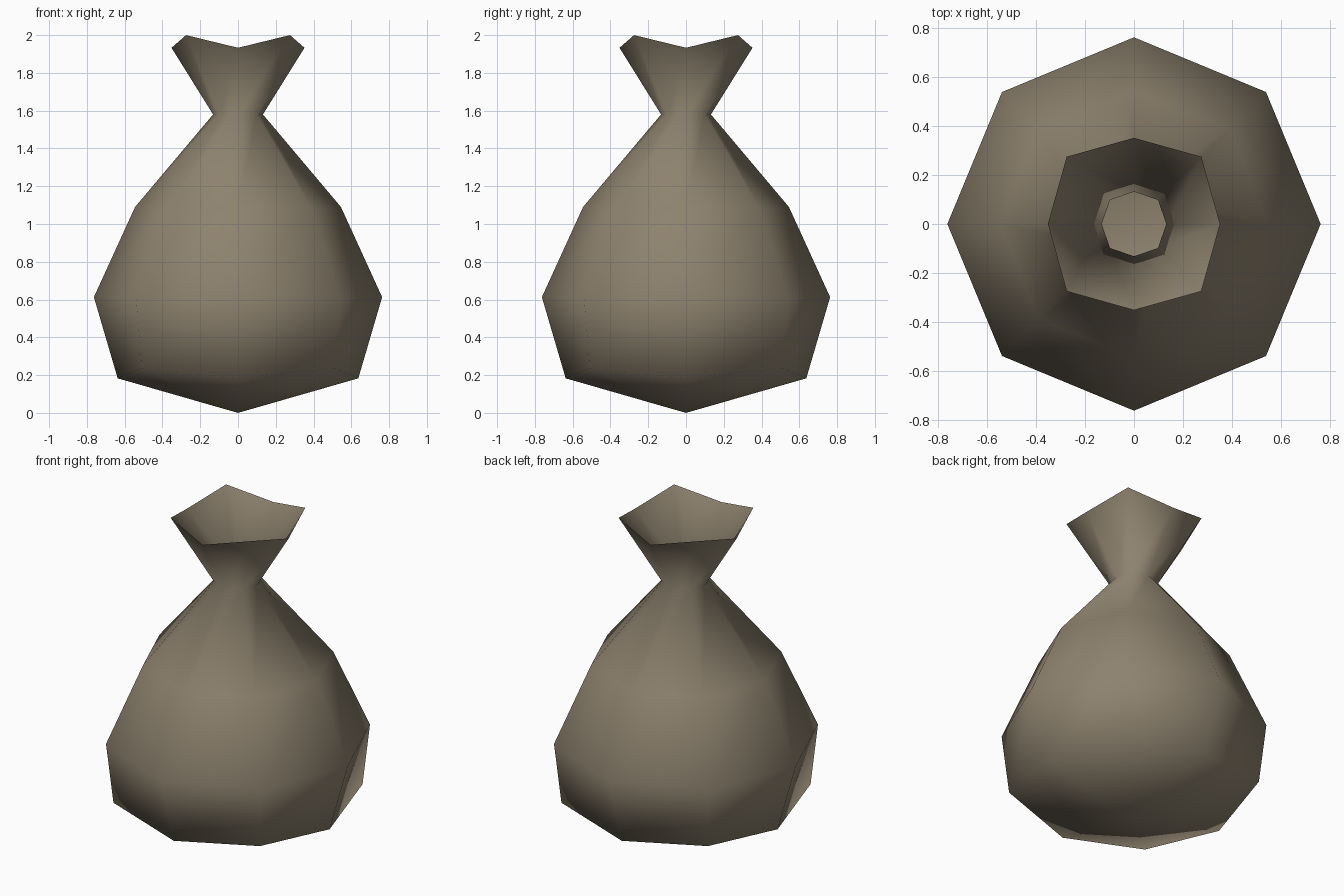
import bpy, bmesh, math

if "Cube" in bpy.data.objects:
    bpy.data.objects.remove(bpy.data.objects["Cube"])

# Burlap colour
mat = bpy.data.materials.new("sack_cloth")
mat.diffuse_color = (0.27, 0.225, 0.158, 1)
mat.use_nodes = True
mat.node_tree.nodes["Principled BSDF"].inputs["Base Color"].default_value = mat.diffuse_color

# Eight-sided rings: (radius on axes, z on axes, radius on diagonals, z on diagonals)
RINGS = [
    (0.637, 0.183, 0.72, 0.237),   # base
    (0.763, 0.613, 0.763, 0.61),   # belly
    (0.545, 1.09, 0.55, 1.085),    # shoulder
    (0.132, 1.58, 0.139, 1.58),    # tied neck
    (0.352, 1.933, 0.389, 2.0),    # open flared mouth
]
N = 8

bm = bmesh.new()
tip = bm.verts.new((0, 0, 0))
rings = []
for ra, za, rd, zd in RINGS:
    ring = []
    for i in range(N):
        r, z = (rd, zd) if i % 2 else (ra, za)
        a = 2 * math.pi * i / N
        ring.append(bm.verts.new((r * math.cos(a), r * math.sin(a), z)))
    rings.append(ring)

# Shallow pointed underside
for i in range(N):
    bm.faces.new((tip, rings[0][(i + 1) % N], rings[0][i]))

# Sides, left open at the mouth
for lo, hi in zip(rings, rings[1:]):
    for i in range(N):
        j = (i + 1) % N
        bm.faces.new((lo[i], lo[j], hi[j], hi[i]))

for f in bm.faces:
    f.smooth = True
me = bpy.data.meshes.new("sack")
bm.to_mesh(me)
bm.free()
me.materials.append(mat)
bpy.context.collection.objects.link(bpy.data.objects.new("sack", me))
